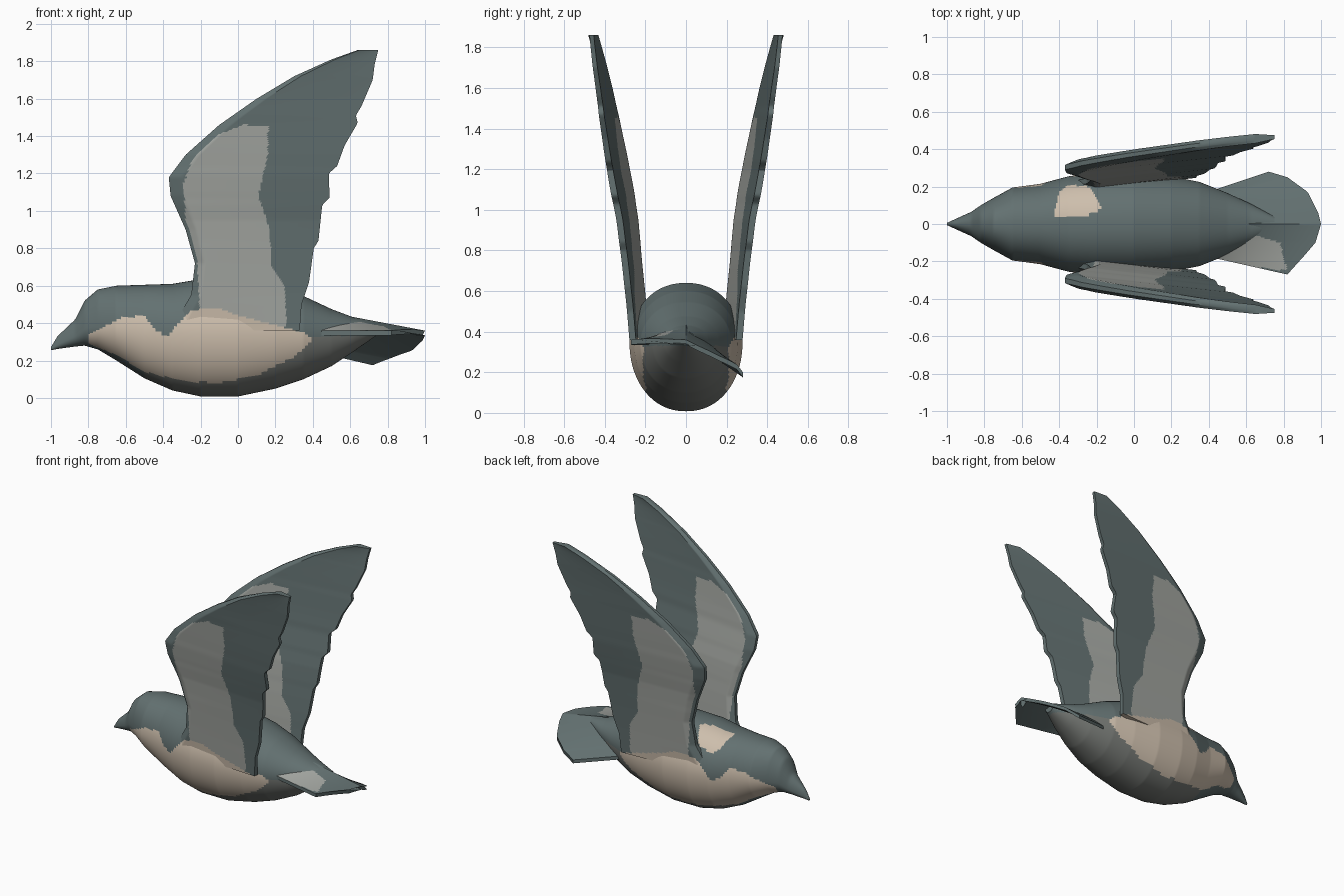
import bpy, bmesh, math

if "Cube" in bpy.data.objects:
    bpy.data.objects.remove(bpy.data.objects["Cube"])


def material(name, rgb):
    m = bpy.data.materials.new(name)
    m.diffuse_color = [(c / 255 / 12.92 if c < 11 else ((c / 255 + .055) / 1.055) ** 2.4) for c in rgb] + [1]
    m.use_nodes = True
    m.node_tree.nodes["Principled BSDF"].inputs["Base Color"].default_value = m.diffuse_color
    return m


MATS = [material("slate_plumage", (99, 113, 113)), material("beige_flank", (205, 190, 172)),
        material("pale_grey_panel", (164, 167, 162)), material("grey_belly", (115, 118, 114))]
SLATE, BEIGE, PALE, BELLY = range(4)


def interp(table, t, k=1):
    """Piecewise linear lookup of column k."""
    if t <= table[0][0]:
        return table[0][k]
    for a, b in zip(table, table[1:]):
        if t <= b[0]:
            return a[k] + (b[k] - a[k]) * (t - a[0]) / (b[0] - a[0])
    return table[-1][k]


def inside(poly, x, y):
    hit = False
    for (x1, y1), (x2, y2) in zip(poly, poly[1:] + poly[:1]):
        if (y1 > y) != (y2 > y) and x < (x2 - x1) * (y - y1) / (y2 - y1) + x1:
            hit = not hit
    return hit


def loft(name, rings, rule):
    """Skin closed rings, cap the ends, colour faces by rule(centre, normal)."""
    bm = bmesh.new()
    rows = [[bm.verts.new(p) for p in r] for r in rings]
    n = len(rows[0])
    for a, b in zip(rows, rows[1:]):
        for i in range(n):
            j = (i + 1) % n
            bm.faces.new((a[i], a[j], b[j], b[i]))
    bm.faces.new(rows[0])
    bm.faces.new(rows[-1])
    bmesh.ops.recalc_face_normals(bm, faces=bm.faces)
    bm.normal_update()
    for f in bm.faces:
        f.material_index = rule(f.calc_center_median(), f.normal)
    me = bpy.data.meshes.new(name)
    bm.to_mesh(me)
    bm.free()
    ob = bpy.data.objects.new(name, me)
    bpy.context.collection.objects.link(ob)
    for m in MATS:
        me.materials.append(m)
    bpy.ops.object.select_all(action='DESELECT')
    ob.select_set(True)
    bpy.context.view_layer.objects.active = ob
    bpy.ops.object.shade_smooth_by_angle(angle=math.radians(35))
    return ob


# Painted regions: flank and wing panel seen from the side, the others from the top
FLANK = [(-.8, .34), (-.62, .43), (-.5, .44), (-.45, .37), (-.38, .33), (-.25, .47), (-.1, .48),
         (0, .44), (.35, .35), (.4, .31), (.3, .22), (.1, .12), (-.1, .08), (-.3, .09),
         (-.5, .14), (-.65, .23), (-.8, .29)]
PANEL = [(-.2, .38), (-.22, .75), (-.28, .95), (-.29, 1.15), (-.24, 1.28), (-.1, 1.41), (.03, 1.46),
         (.16, 1.45), (.16, 1.3), (.11, 1.08), (.17, .9), (.18, .7), (.25, .6), (.26, .38)]
TAIL_PATCH = [(.42, -.04), (.62, -.05), (.78, -.1), (.82, -.25), (.65, -.23), (.42, -.18)]
BACK_PATCH = [(-.43, .04), (-.27, .04), (-.17, .08), (-.2, .14), (-.24, .2), (-.35, .21), (-.4, .17)]

# Body, head and beak: x, top, bottom, half width, height of widest point
BODY = [(-1, .272, .255, .006, .264), (-.965, .33, .262, .022, .285), (-.87, .42, .275, .065, .33),
        (-.82, .52, .28, .1, .37), (-.75, .58, .26, .14, .38), (-.65, .6, .2, .195, .38),
        (-.5, .605, .105, .215, .36), (-.35, .61, .04, .255, .35), (-.2, .635, .008, .275, .34),
        (0, .64, .008, .278, .34), (.2, .6, .05, .255, .34), (.35, .545, .1, .225, .34),
        (.5, .475, .17, .165, .34), (.62, .43, .25, .11, .35), (.75, .4, .34, .04, .37)]


def body_ring(x, n=96):
    top, bot, w, mid = (interp(BODY, x, k) for k in (1, 2, 3, 4))
    ring = []
    for i in range(n):
        a = 2 * math.pi * i / n
        s, c = math.sin(a), math.cos(a)
        ring.append((x, w * math.copysign(abs(c) ** .92, c), mid + s * (top - mid if s > 0 else mid - bot)))
    return ring


def body_colour(c, n):
    if inside(FLANK, c.x, c.z):
        return BEIGE
    if c.z > .46 and inside(BACK_PATCH, c.x, c.y):
        return BEIGE
    return BELLY if c.x > -.5 and c.z < .33 else SLATE


loft("body", [body_ring(-1 + 1.75 * i / 210) for i in range(211)], body_colour)

# Wings: leading and trailing edge x, and mid y, by height z
LEAD = [(.36, -.36), (.45, -.31), (.55, -.25), (.72, -.23), (.9, -.28), (1.08, -.36), (1.18, -.37),
        (1.3, -.28), (1.46, -.1), (1.6, .1), (1.72, .3), (1.81, .5), (1.86, .64)]
TRAIL = [(.36, .33), (.5, .34), (.62, .38), (.8, .405), (.84, .43), (1.03, .45), (1.07, .49),
         (1.2, .485), (1.24, .53), (1.35, .57), (1.47, .64), (1.51, .63), (1.56, .66), (1.7, .72),
         (1.78, .73), (1.86, .75)]
OFFSET = [(.36, .235), (.6, .26), (.95, .297), (1.3, .358), (1.6, .41), (1.86, .46)]
THICK = [(.36, .04), (1.1, .04), (1.5, .032), (1.86, .026)]


def wing_ring(z, side, n=72):
    x0, x1, y, t = interp(LEAD, z), interp(TRAIL, z), interp(OFFSET, z), interp(THICK, z)
    front, back = [], []
    for i in range(n + 1):
        u = i / n
        x = x0 + (x1 - x0) * u
        yc = y + .08 * (x - (x0 + x1) / 2)
        h = t * min(1, .35 + 8 * u) * (1 - .6 * u)
        front.append((x, side * (yc + h), z))
        back.append((x, side * (yc - h), z))
    return front + back[::-1]


def wing_colour(c, n):
    if inside(FLANK, c.x, c.z):
        return BEIGE
    return PALE if inside(PANEL, c.x, c.z) else SLATE


for side, label in ((-1, "right_wing"), (1, "left_wing")):
    loft(label, [wing_ring(.36 + 1.5 * i / 140, side) for i in range(141)], wing_colour)

# Tail fan, drooping to one side: v, end x, end y
FAN = [(-1, .82, -.27), (-.65, .91, -.17), (-.4, .97, -.1), (0, 1, 0), (.2, .985, .06),
       (.55, .93, .17), (.8, .82, .25), (1, .72, .28)]


def tail_ring(u, n=60):
    top, low = [], []
    for i in range(n + 1):
        v = -1 + 2 * i / n
        x = .42 + (interp(FAN, v) - .42) * u
        y = .18 * v * (1 - u) + interp(FAN, v, 2) * u
        ridge = .47 - .19 * (x - .42)
        edge = .36 if v < 0 else .27 - .07 * u
        z = ridge + (edge - ridge) * abs(v)
        top.append((x, y, z))
        low.append((x, y, z - .025))
    return top + low[::-1]


loft("tail", [tail_ring(i / 50) for i in range(51)],
     lambda c, n: PALE if n.z > .3 and inside(TAIL_PATCH, c.x, c.y) else SLATE)
